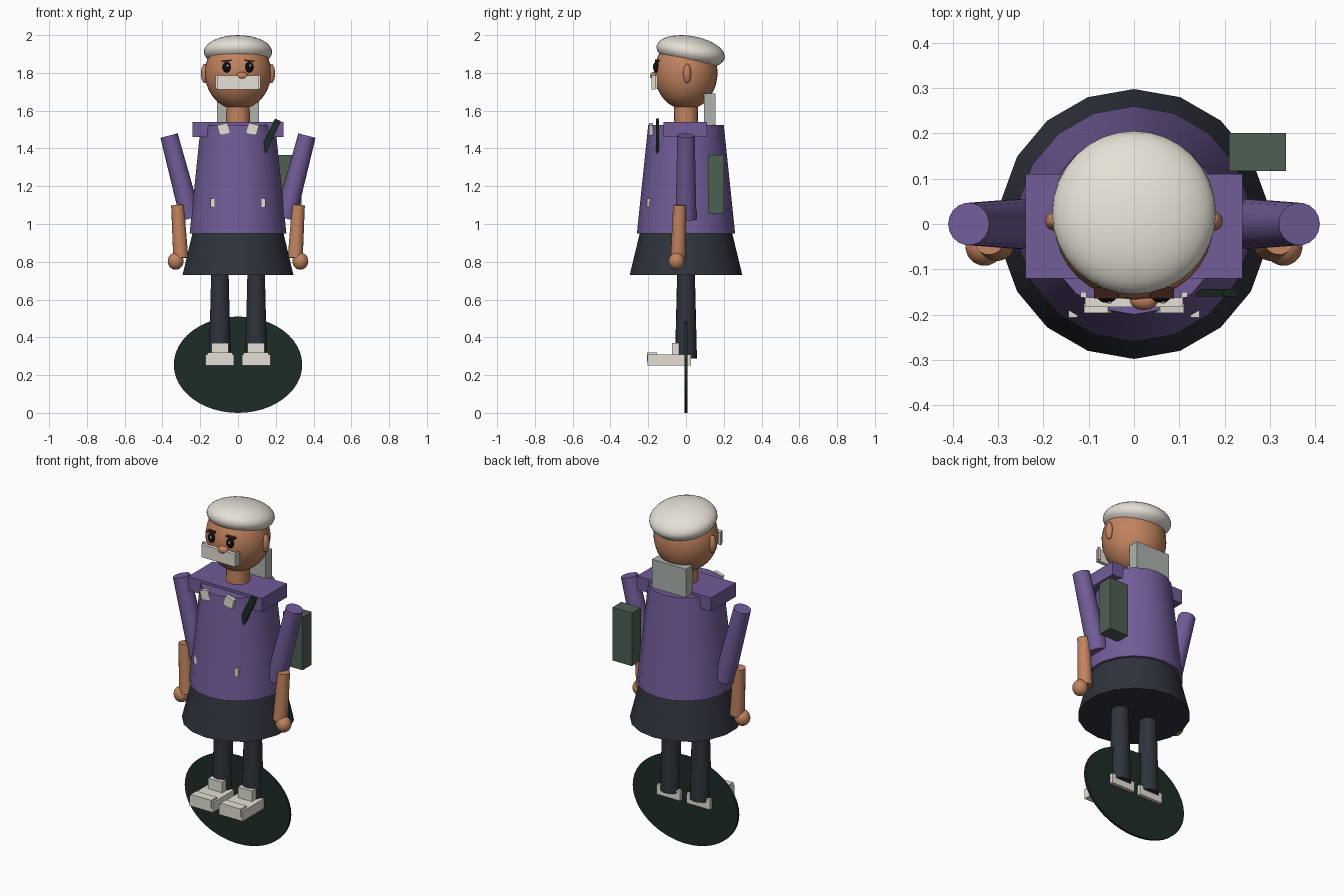
import bpy, math
from mathutils import Vector

if "Cube" in bpy.data.objects:
    bpy.data.objects.remove(bpy.data.objects["Cube"])


def mat(name, r, g, b):
    m = bpy.data.materials.new(name)
    m.diffuse_color = ((r / 255) ** 2.2, (g / 255) ** 2.2, (b / 255) ** 2.2, 1)
    m.use_nodes = True
    m.node_tree.nodes["Principled BSDF"].inputs["Base Color"].default_value = m.diffuse_color
    return m


SKIN = mat("skin", 192, 130, 95)
PURPLE = mat("purple", 112, 92, 150)
DARK = mat("charcoal", 50, 54, 62)
CREAM = mat("cream", 228, 223, 212)
GREY = mat("pale_grey", 172, 178, 172)
GREEN = mat("green", 78, 95, 83)
DEEP = mat("deep_green", 35, 48, 43)
BLACK = mat("black", 22, 22, 26)
BROWN = mat("brown", 60, 38, 30)


def finish(name, m, smooth=True):
    o = bpy.context.object
    o.name = name
    o.data.materials.append(m)
    if smooth:
        bpy.ops.object.shade_smooth_by_angle(angle=math.radians(40))
    return o


def box(name, m, x, y, z, rot=(0, 0, 0)):
    """Box from (min, max) ranges on each axis."""
    bpy.ops.mesh.primitive_cube_add(
        size=1, location=[sum(r) / 2 for r in (x, y, z)], rotation=rot)
    o = finish(name, m, False)
    o.scale = [r[1] - r[0] for r in (x, y, z)]
    return o


def ball(name, m, loc, rad, rot=(0, 0, 0)):
    bpy.ops.mesh.primitive_uv_sphere_add(
        segments=32, ring_count=20, radius=1, location=loc, rotation=rot)
    o = finish(name, m)
    o.scale = rad
    return o


def tube(name, m, a, b, r1, r2, sides=18):
    """Tapered cylinder from point a (radius r1) to point b (radius r2)."""
    a, b = Vector(a), Vector(b)
    bpy.ops.mesh.primitive_cone_add(
        vertices=sides, radius1=r1, radius2=r2, depth=(b - a).length,
        location=(a + b) / 2,
        rotation=(b - a).to_track_quat('Z', 'Y').to_euler())
    return finish(name, m)


# upright oval disc behind the feet
disc = tube("oval_disc", DEEP, (0, 0.007, 0.255), (0, -0.007, 0.255), 1, 1, 48)
disc.scale = (0.34, 0.255, 1)

# clothing and neck
for name, m, z0, z1, r1, r2 in [
        ("skirt", DARK, 0.73, 0.95, 0.298, 0.245),
        ("torso", PURPLE, 0.95, 1.525, 0.26, 0.2),
        ("neck", SKIN, 1.5, 1.66, 0.065, 0.062)]:
    bpy.ops.mesh.primitive_cone_add(vertices=18, radius1=r1, radius2=r2,
                                    depth=z1 - z0, location=(0, 0, (z0 + z1) / 2))
    finish(name, m)
box("shoulder_yoke", PURPLE, (-0.24, 0.24), (-0.12, 0.11), (1.46, 1.54))

# head, hat and face
ball("head", SKIN, (0, 0, 1.80), (0.175, 0.167, 0.195))
ball("hat", CREAM, (0, 0.025, 1.911), (0.181, 0.183, 0.084),
     (math.radians(-10), 0, 0))
ball("nose", SKIN, (0.022, -0.168, 1.785), (0.031, 0.022, 0.021))
box("mouth_panel", CREAM, (-0.108, 0.108), (-0.183, -0.162), (1.713, 1.787))

# limbs and mirrored details
for s, side in ((-1, "left"), (1, "right")):
    def span(a, b):
        return tuple(sorted((s * a, s * b)))

    tube(side + "_upper_arm", PURPLE, (s * 0.25, 0, 1.03), (s * 0.365, 0, 1.468),
         0.056, 0.047)
    tube(side + "_forearm", SKIN, (s * 0.303, -0.042, 0.82),
         (s * 0.32, -0.034, 1.10), 0.04, 0.034)
    ball(side + "_hand", SKIN, (s * 0.33, -0.05, 0.803), (0.042, 0.042, 0.045))
    tube(side + "_leg", DARK, (s * 0.096, 0, 0.288), (s * 0.096, 0, 0.78),
         0.058, 0.046)
    box(side + "_shoe", CREAM, span(0.02, 0.172), (-0.203, 0.026), (0.25, 0.308))
    box(side + "_toe_cap", CREAM, span(0.03, 0.162), (-0.206, -0.153), (0.272, 0.32))
    box(side + "_shoe_tongue", CREAM, span(0.051, 0.141), (-0.074, -0.037), (0.29, 0.37))
    ball(side + "_ear", SKIN, (s * 0.176, 0.006, 1.797), (0.02, 0.021, 0.051))
    ball(side + "_eye", BLACK, (s * 0.06, -0.158, 1.83), (0.022, 0.016, 0.028))
    ball(side + "_eye_glint", CREAM, (s * 0.06 + 0.005, -0.172, 1.838),
         (0.006, 0.004, 0.006))
    box(side + "_brow", BROWN, span(0.035, 0.088), (-0.165, -0.14), (1.86, 1.868),
        (0, s * 0.1, 0))
    box(side + "_mouth_tab", CREAM, span(0.105, 0.118), (-0.162, -0.15), (1.715, 1.79))
    box(side + "_collar_tab", CREAM, span(0.05, 0.105), (-0.196, -0.176),
        (1.475, 1.53), (0, s * 0.25, 0))
    box(side + "_pocket_tab", CREAM, span(0.125, 0.145), (-0.206, -0.19), (1.09, 1.135))

# chest strap, side bag and back pack
box("chest_strap", DEEP, (0.155, 0.19), (-0.16, -0.143), (1.375, 1.56),
    (0, math.radians(25), 0))
box("side_bag", GREEN, (0.21, 0.336), (0.117, 0.201), (1.055, 1.365))
box("back_panel", GREY, (-0.11, 0.11), (0.096, 0.157), (1.48, 1.69))
